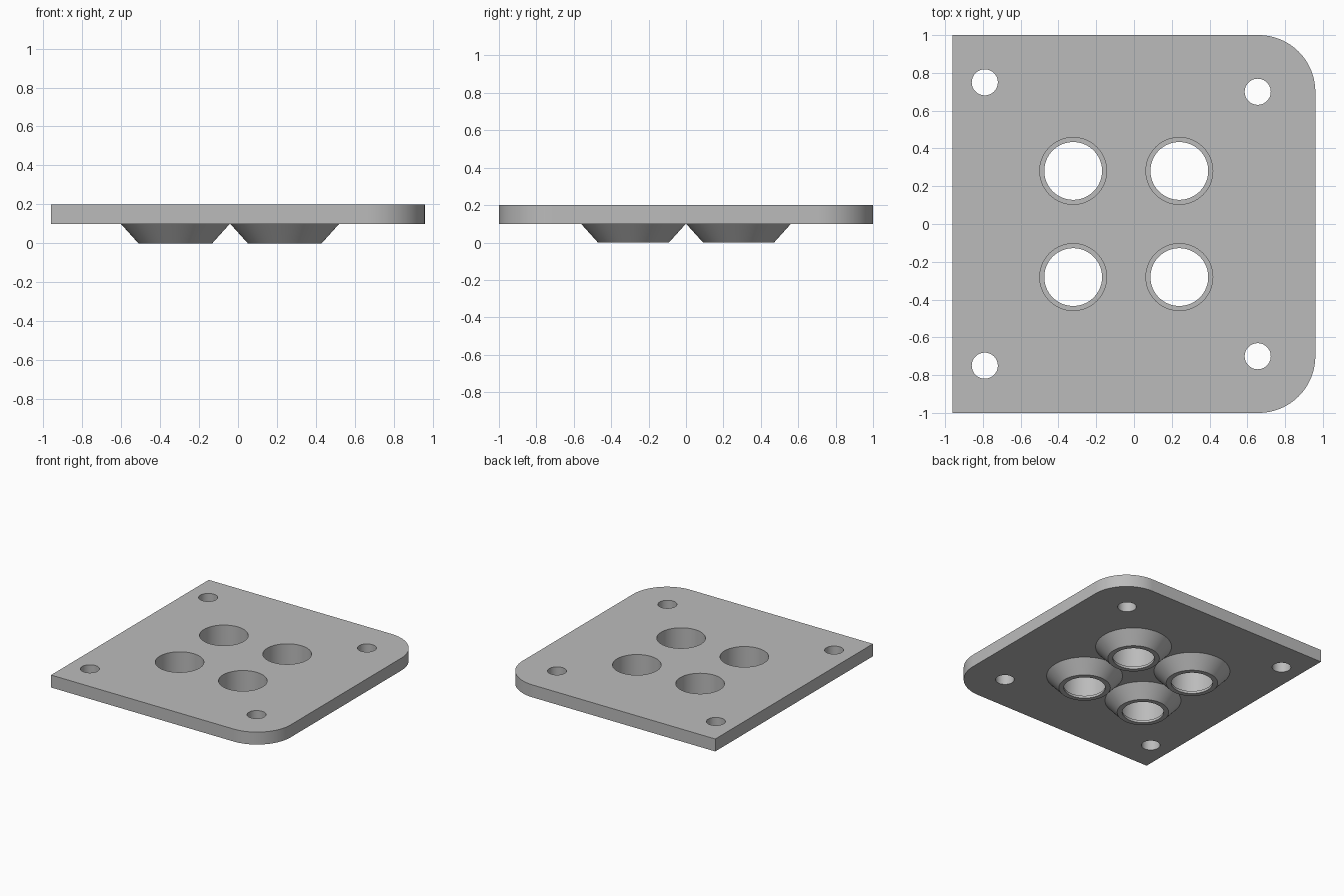
import bpy, bmesh
from math import sin, cos, pi, radians

cube = bpy.data.objects.get("Cube")
if cube:
    bpy.data.objects.remove(cube)

TOP, UNDER = 0.2, 0.1            # plate faces
HALF_X, HALF_Y, CORNER = 0.96, 1.0, 0.3
SEGMENTS = 72

bm = bmesh.new()
top_edges, under_edges = [], []


def arc(cx, cy, r, start, end, n):
    return [(cx + r * cos(start + (end - start) * i / n),
             cy + r * sin(start + (end - start) * i / n)) for i in range(n + 1)]


def circle(cx, cy, r):
    return arc(cx, cy, r, 0, 2 * pi, SEGMENTS)[:-1]


def skin(rings):
    """Join a stack of (points, z) rings from the top face to the underside."""
    loops = [[bm.verts.new((x, y, z)) for x, y in pts] for pts, z in rings]
    n = len(loops[0])
    for a, b in zip(loops, loops[1:]):
        for i in range(n):
            j = (i + 1) % n
            bm.faces.new((a[i], a[j], b[j], b[i]))
    for loop, store in ((loops[0], top_edges), (loops[-1], under_edges)):
        store += [bm.edges.get((loop[i], loop[(i + 1) % n])) for i in range(n)]


# Plate rim: square corners at -x, rounded corners at +x
cx, cy = HALF_X - CORNER, HALF_Y - CORNER
outline = [(-HALF_X, HALF_Y), (-HALF_X, -HALF_Y)]
outline += arc(cx, -cy, CORNER, -pi / 2, 0, 24) + arc(cx, cy, CORNER, 0, pi / 2, 24)
skin([(outline, TOP), (outline, UNDER)])

for side in (-1, 1):
    # Screw holes
    for x, y in ((-0.79, 0.75), (0.655, 0.7)):
        hole = circle(x, side * y, 0.069)
        skin([(hole, TOP), (hole, UNDER)])
    # Tapered sockets: bore, retaining lip, bottom ring, outer cone
    for x in (-0.322, 0.24):
        profile = ((0.177, TOP), (0.177, 0.02), (0.153, 0.02),
                   (0.153, 0), (0.19, 0), (0.28, UNDER))
        skin([(circle(x, side * 0.281, r), z) for r, z in profile])

# Flat faces of the plate around the holes
for edges in (top_edges, under_edges):
    bmesh.ops.triangle_fill(bm, use_beauty=True, use_dissolve=False, edges=edges)
bmesh.ops.recalc_face_normals(bm, faces=bm.faces)

mesh = bpy.data.meshes.new("socket_plate")
bm.to_mesh(mesh)
bm.free()
plate = bpy.data.objects.new("socket_plate", mesh)
bpy.context.collection.objects.link(plate)

# Grey material
grey = bpy.data.materials.new("plain_grey")
grey.use_nodes = True
colour = (0.5, 0.5, 0.5, 1)
grey.diffuse_color = colour
grey.node_tree.nodes["Principled BSDF"].inputs["Base Color"].default_value = colour
mesh.materials.append(grey)

bpy.ops.object.select_all(action='DESELECT')
plate.select_set(True)
bpy.context.view_layer.objects.active = plate
bpy.ops.object.shade_smooth_by_angle(angle=radians(30))
